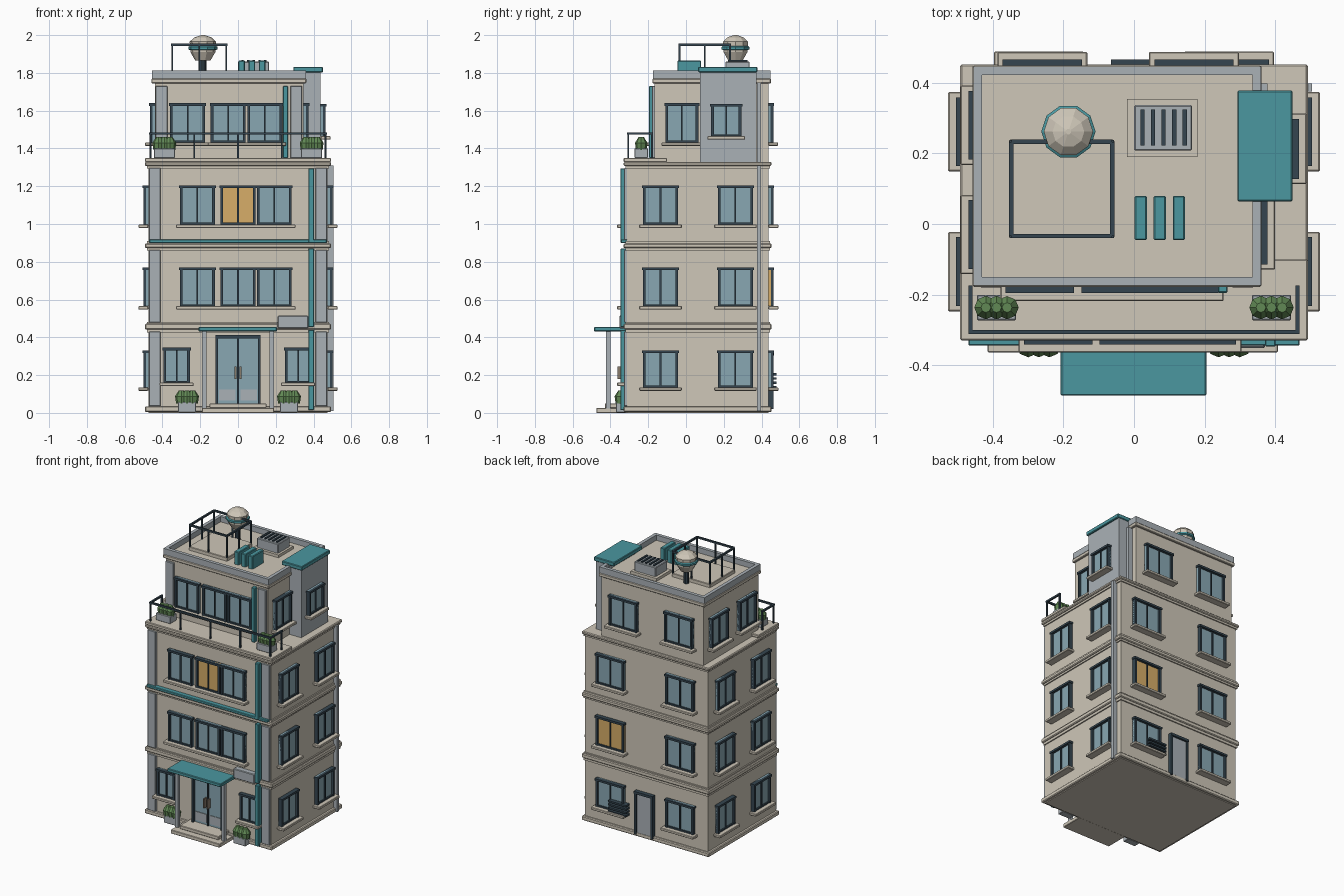
import bpy, bmesh, math
from mathutils import Matrix, Vector

def material(name, rgb):
    m = bpy.data.materials.new(name)
    m.diffuse_color = (*rgb, 1)
    return m

BEIGE = material("beige", (0.62, 0.57, 0.48))
GREY = material("blue_grey", (0.40, 0.44, 0.47))
TEAL = material("teal", (0.07, 0.31, 0.35))
DARK = material("dark_metal", (0.035, 0.06, 0.08))
GLASS = material("glass", (0.25, 0.39, 0.45))
LIT = material("lit_glass", (0.68, 0.42, 0.14))
GREEN = material("leaves", (0.12, 0.25, 0.09))
BRONZE = material("bronze", (0.25, 0.2, 0.15))

def finish(name, bm, mat, bevel=0):
    me = bpy.data.meshes.new(name)
    bm.to_mesh(me)
    bm.free()
    me.materials.append(mat)
    ob = bpy.data.objects.new(name, me)
    bpy.context.collection.objects.link(ob)
    if bevel:
        b = ob.modifiers.new("bevel", 'BEVEL')
        b.width, b.segments = bevel, 1
    return ob

def boxes(name, mat, items, bevel=0):
    """One object from boxes given as (x0, x1, y0, y1, z0, z1)."""
    bm = bmesh.new()
    for x0, x1, y0, y1, z0, z1 in items:
        mx = Matrix.Translation(((x0+x1)/2, (y0+y1)/2, (z0+z1)/2)) @ Matrix.Diagonal(
            (abs(x1-x0), abs(y1-y0), abs(z1-z0), 1))
        bmesh.ops.create_cube(bm, size=1, matrix=mx)
    return finish(name, bm, mat, bevel)

def on_face(face, plane, u0, u1, d0, d1, z0, z1):
    """Box along a wall: u runs sideways, d is distance out from the plane."""
    s = -1 if face in ("front", "left") else 1
    a, b = sorted((plane + s*d0, plane + s*d1))
    return (u0, u1, a, b, z0, z1) if face in ("front", "back") else (a, b, u0, u1, z0, z1)

def window(face, plane, u, z0, z1, w=0.185, lit=False):
    h, t = w/2, 0.014
    f = lambda *a: on_face(face, plane, *a)
    n = face + "_window"
    boxes(n + "_glass", LIT if lit else GLASS, [f(u-h, u+h, -0.01, 0.012, z0, z1)])
    boxes(n + "_frame", DARK, [
        f(u-h, u-h+t, 0, 0.026, z0, z1), f(u+h-t, u+h, 0, 0.026, z0, z1),
        f(u-0.004, u+0.004, 0, 0.02, z0, z1), f(u-h, u+h, 0, 0.022, z0, z0+0.01),
        f(u-h-0.005, u+h+0.005, 0, 0.03, z1-t, z1)])
    boxes(n + "_sill", BEIGE, [f(u-h-0.02, u+h+0.02, 0, 0.052, z0-0.018, z0)], 0.003)

X, YF, YB = 0.475, -0.312, 0.437
# Main body storeys and floor bands
boxes("lower_storeys", BEIGE, [(-X, X, YF, YB, 0, 1.32)])
boxes("floor_bands", BEIGE, [(-0.493, 0.493, -0.33, 0.453, a, b) for a, b in
      ((0.005, 0.035), (0.442, 0.472), (0.872, 0.897), (1.308, 1.328))], 0.005)
boxes("band_trims", BEIGE, [(-0.483, 0.483, -0.32, 0.445, a, b) for a, b in
      ((0.425, 0.442), (0.472, 0.48), (0.86, 0.872), (0.897, 0.91), (1.295, 1.308))])
boxes("terrace_deck", BEIGE, [(-0.493, 0.493, -0.33, -0.10, 1.328, 1.35)], 0.004)
boxes("teal_ledge", TEAL, [(-0.47, 0.47, -0.345, -0.31, 0.9, 0.918)], 0.003)

# Corner pilasters and teal downpipes
storeys = ((0.035, 0.43), (0.478, 0.862), (0.915, 1.297))
boxes("lower_pilasters", GREY, [(s*0.41, s*0.472, -0.328, -0.3, a, b)
      for s in (-1, 1) for a, b in storeys], 0.003)
boxes("upper_pilasters", GREY, [(a, a+0.063, -0.18, -0.15, 1.35, 1.73) for a in (-0.437, 0.277)], 0.003)
boxes("teal_downpipes", TEAL, [(0.372, 0.402, -0.347, -0.31, a, b)
      for a, b in ((0.015, 0.44), (0.455, 0.87), (0.9, 1.295))]
      + [(0.238, 0.265, -0.195, -0.16, 1.35, 1.73)], 0.003)
boxes("side_downpipes", GREY, [(0.47, 0.505, 0.376, 0.398, 0.01, 1.31),
      (0.34, 0.378, 0.376, 0.398, 1.32, 1.75)])

# Top storey, cornice and parapet
boxes("top_storey", BEIGE, [(-0.44, 0.348, -0.166, 0.436, 1.32, 1.775)])
boxes("cornice", BEIGE, [(-0.458, 0.362, -0.178, 0.45, 1.745, 1.77)], 0.004)
PX0, PX1, PY0, PY1, PT = -0.455, 0.36, -0.175, 0.447, 0.024
boxes("parapet", GREY, [(PX0, PX1, PY0, PY0+PT, 1.77, 1.812), (PX0, PX1, PY1-PT, PY1, 1.77, 1.812),
      (PX0, PX0+PT, PY0+PT, PY1-PT, 1.77, 1.812), (PX1-PT, PX1, PY0+PT, PY1-PT, 1.77, 1.812)])

# Stair tower
boxes("stair_tower", GREY, [(0.33, 0.438, 0.075, 0.373, 1.31, 1.805)])
boxes("tower_roof", TEAL, [(0.293, 0.45, 0.064, 0.378, 1.803, 1.832)], 0.004)
window("right", 0.438, 0.213, 1.465, 1.635, 0.16)

# Windows on all sides
for u in (-0.325, 0.318):
    window("front", YF, u, 0.16, 0.345, 0.14)
for u in (-0.215, 0.0, 0.192):
    window("front", YF, u, 0.565, 0.77)
    window("front", YF, u, 0.997, 1.205, lit=(u == 0))
for u in (-0.267, -0.052, 0.142):
    window("front", -0.166, u, 1.432, 1.64)
for z0, z1 in ((0.135, 0.33), (0.565, 0.77), (0.997, 1.205)):
    for face, plane in (("right", X), ("left", -X)):
        for u in (-0.135, 0.262):
            window(face, plane, u, z0, z1)
    for u in (-0.27, 0.27):
        window("back", YB, u, z0, z1, 0.215, lit=(u > 0 and z0 == 0.565))
window("right", 0.348, -0.022, 1.432, 1.64, 0.175)
for u in (-0.03, 0.28):
    window("left", -0.44, u, 1.432, 1.64)
for u in (-0.26, 0.17):
    window("back", 0.436, u, 1.432, 1.64, 0.215)

# Entrance: steps, columns, canopy, double door
boxes("entrance_steps", BEIGE, [(-0.19, 0.19, -0.475, -0.31, 0, 0.026), (-0.15, 0.15, -0.43, -0.31, 0.026, 0.05)], 0.003)
boxes("canopy_columns", GREY, [(s*0.168, s*0.19, -0.424, -0.4, 0.02, 0.435) for s in (-1, 1)])
boxes("canopy", TEAL, [(-0.208, 0.206, -0.487, -0.31, 0.431, 0.455)], 0.004)
boxes("door_frame", DARK, [(-0.12, -0.106, -0.345, -0.3, 0.05, 0.41), (0.106, 0.12, -0.345, -0.3, 0.05, 0.41),
      (-0.12, 0.12, -0.345, -0.3, 0.395, 0.412), (-0.005, 0.005, -0.338, -0.3, 0.05, 0.4)])
boxes("door_glass", GLASS, [(-0.11, 0.11, -0.327, -0.3, 0.05, 0.4)])
boxes("door_kick_plates", GREY, [(s*0.012, s*0.1, -0.331, -0.32, 0.065, 0.125) for s in (-1, 1)])
boxes("door_handles", BRONZE, [(s*0.009, s*0.018, -0.362, -0.33, 0.18, 0.245) for s in (-1, 1)])
boxes("wall_unit", GREY, [(0.21, 0.372, -0.352, -0.31, 0.448, 0.515)], 0.004)

# Back door and vent louvres
boxes("back_door", GREY, [(-0.055, 0.07, 0.43, 0.452, 0.02, 0.305)])
boxes("back_door_frame", DARK, [(-0.065, -0.05, 0.43, 0.463, 0.02, 0.32), (0.065, 0.08, 0.43, 0.463, 0.02, 0.32),
      (-0.065, 0.08, 0.43, 0.466, 0.305, 0.322)])
boxes("back_louvres", DARK, [(0.13, 0.27, 0.43, 0.478, z, z+0.012) for z in (0.13, 0.153, 0.176, 0.199)])

# Planters with faceted shrubs
def planter(x, y, z, hx, hy, hb):
    boxes("planter_box", GREY, [(x-hx, x+hx, y-hy, y+hy, z, z+hb)], 0.003)
    bm = bmesh.new()
    for i in (-1, 0, 1):
        for r1, r2, za, zb in ((0.028, 0.033, hb-0.008, hb+0.03), (0.033, 0.014, hb+0.03, hb+0.06)):
            bmesh.ops.create_cone(bm, cap_ends=True, segments=8, radius1=r1, radius2=r2, depth=zb-za,
                                  matrix=Matrix.Translation((x+i*0.03, y, z+(za+zb)/2)))
    finish("planter_shrubs", bm, GREEN)

for s in (-1, 1):
    planter(s*0.27, -0.345, 0.003, 0.047, 0.026, 0.055)
    planter(s*0.39, -0.237, 1.35, 0.056, 0.036, 0.05)

# Terrace railing
R = 0.006
rail_z = 1.485
boxes("terrace_railing", DARK, [(-0.47, 0.47, -0.312, -0.3, rail_z-0.012, rail_z)]
      + [(s*0.458, s*0.47, -0.306, -0.175, rail_z-0.012, rail_z) for s in (-1, 1)]
      + [(x-R/1.3, x+R/1.3, -0.311, -0.301, 1.35, rail_z) for x in (-0.464, -0.232, 0, 0.232, 0.464)]
      + [(s*0.459, s*0.469, -0.186, -0.176, 1.35, rail_z) for s in (-1, 1)])

# Roof platform with guard rail
x0, x1, y0, y1 = -0.348, -0.062, -0.034, 0.233
boxes("roof_platform", BEIGE, [(x0-0.006, x1+0.006, y0-0.006, y1+0.006, 1.77, 1.8)], 0.003)
boxes("roof_guard_rail", DARK,
      [(x0, x1, y-R, y+R, 1.943, 1.955) for y in (y0, y1)]
      + [(x-R, x+R, y0, y1, 1.943, 1.955) for x in (x0, x1)]
      + [(x-0.005, x+0.005, y-0.005, y+0.005, 1.795, 1.95)
         for x in (x0, (x0+x1)/2, x1) for y in (y0, (y0+y1)/2, y1) if (x, y) != ((x0+x1)/2, (y0+y1)/2)])

# Water tank: stacked faceted rings on a post
def lathe(name, mat, c, profile, seg=10):
    bm = bmesh.new()
    rings = [[bm.verts.new((c[0]+r*math.cos(2*math.pi*i/seg), c[1]+r*math.sin(2*math.pi*i/seg), z))
              for i in range(seg)] for r, z in profile]
    for a, b in zip(rings, rings[1:]):
        for i in range(seg):
            bm.faces.new((a[i], a[(i+1) % seg], b[(i+1) % seg], b[i]))
    bm.faces.new(rings[0][::-1])
    bm.faces.new(rings[-1])
    finish(name, bm, mat)

tank = (-0.186, 0.262)
lathe("tank_post", DARK, tank, [(0.018, 1.77), (0.018, 1.875)])
lathe("tank_body", BEIGE, tank, [(0.04, 1.865), (0.066, 1.91), (0.07, 1.965), (0.045, 1.988), (0.008, 2.0)])
lathe("tank_band", TEAL, tank, [(0.068, 1.92), (0.077, 1.925), (0.077, 1.938), (0.068, 1.943)])

# Roof vent and teal cooling fins
boxes("vent_base", BEIGE, [(-0.02, 0.18, 0.19, 0.355, 1.77, 1.795)])
boxes("vent_box", GREY, [(0, 0.165, 0.208, 0.337, 1.79, 1.86)], 0.004)
boxes("vent_slats", DARK, [(x, x+0.012, 0.222, 0.325, 1.85, 1.868) for x in (0.018, 0.048, 0.078, 0.108, 0.138)])
boxes("cooling_fins", TEAL, [(x, x+0.035, -0.046, 0.08, 1.77, 1.865) for x in (0.002, 0.056, 0.11)], 0.004)
